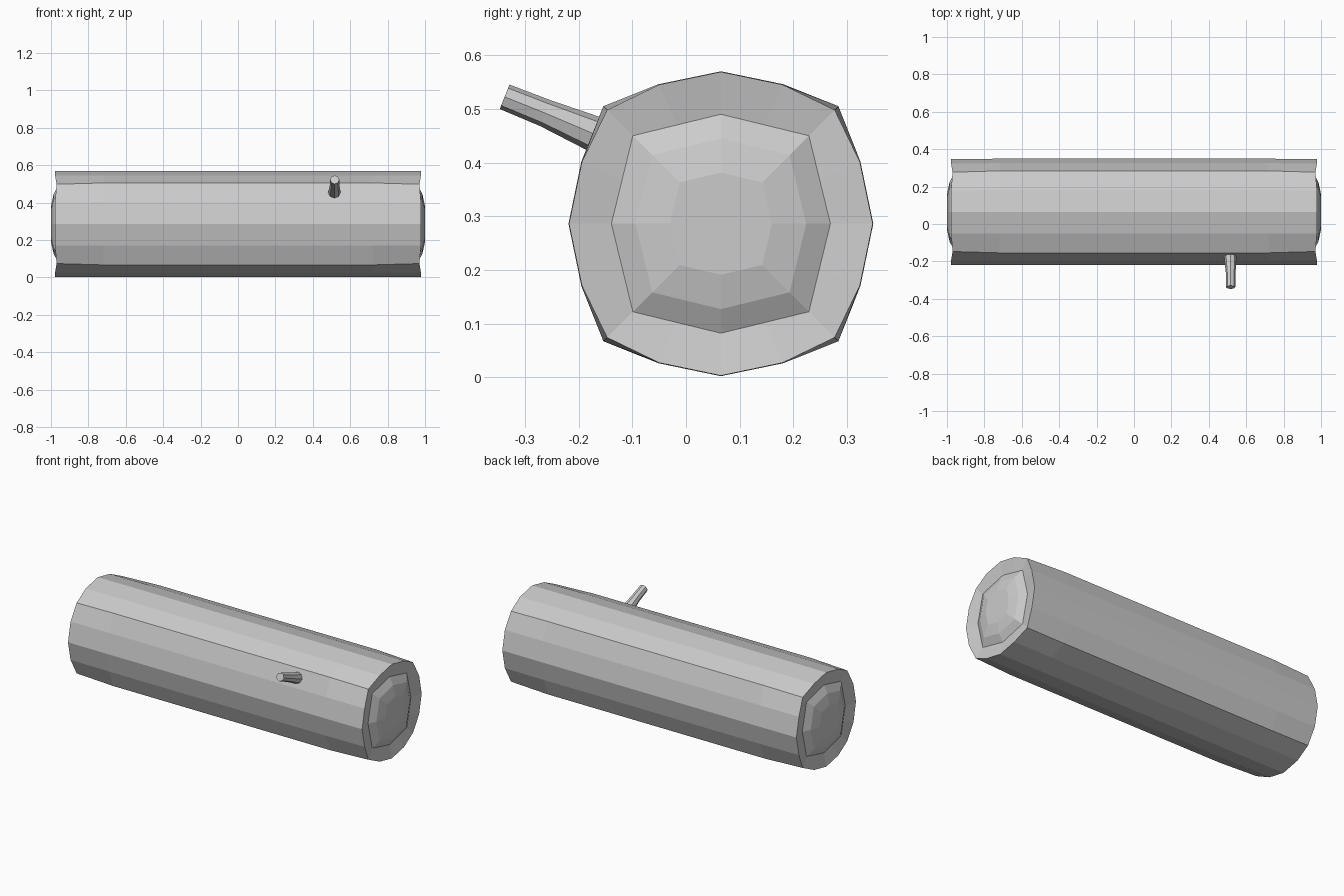
import bpy, bmesh
from mathutils import Vector

if "Cube" in bpy.data.objects:
    bpy.data.objects.remove(bpy.data.objects["Cube"])

CY, CZ = 0.065, 0.286


def loft(name, rings):
    """Skin a list of equal-length point rings and cap both ends."""
    bm = bmesh.new()
    loops = [[bm.verts.new(p) for p in ring] for ring in rings]
    n = len(loops[0])
    for a, b in zip(loops, loops[1:]):
        for i in range(n):
            j = (i + 1) % n
            bm.faces.new((a[i], a[j], b[j], b[i]))
    bm.faces.new(loops[0])
    bm.faces.new(loops[-1])
    bmesh.ops.recalc_face_normals(bm, faces=bm.faces)
    mesh = bpy.data.meshes.new(name)
    bm.to_mesh(mesh)
    bm.free()
    obj = bpy.data.objects.new(name, mesh)
    bpy.context.collection.objects.link(obj)
    return obj


def log_ring(x, side, quarter, corner, corner_x=None):
    """16-point rounded square: side, in-between, corner, in-between, repeated."""
    cx = x if corner_x is None else corner_x
    a, b = quarter
    pts = []
    base = [(side, 0, x), (a, b, x), (corner, corner, cx), (b, a, x)]
    for turn in range(4):
        for y, z, px in base:
            for _ in range(turn):
                y, z = -z, y
            pts.append((px, CY + y, CZ + z))
    return pts


# Log with recessed rims and bulging cut ends
right_half = [
    log_ring(0.72, 0.284, (0.260, 0.116), 0.219),
    log_ring(0.978, 0.283, (0.259, 0.115), 0.212, 0.970),
    log_ring(0.962, 0.204, (0.184, 0.082), 0.164),
    log_ring(0.986, 0.159, (0.143, 0.066), 0.128),
    log_ring(1.0, 0.095, (0.086, 0.039), 0.077),
]
left_half = [[(-x, y, z) for x, y, z in ring] for ring in reversed(right_half)]
loft("log", left_half + right_half)

# Small broken twig, tapering outward from the bark
path = [((0.515, -0.12, 0.436), 0.036), ((0.515, -0.175, 0.455), 0.033),
        ((0.517, -0.262, 0.492), 0.026), ((0.517, -0.338, 0.5225), 0.0245)]
axis = (Vector(path[-1][0]) - Vector(path[0][0])).normalized()
u = Vector((1, 0, 0))
v = axis.cross(u).normalized()
octagon = [(1, 0), (.71, .71), (0, 1), (-.71, .71), (-1, 0), (-.71, -.71), (0, -1), (.71, -.71)]
loft("twig", [[Vector(c) + r * (a * u + b * v) for a, b in octagon] for c, r in path])
